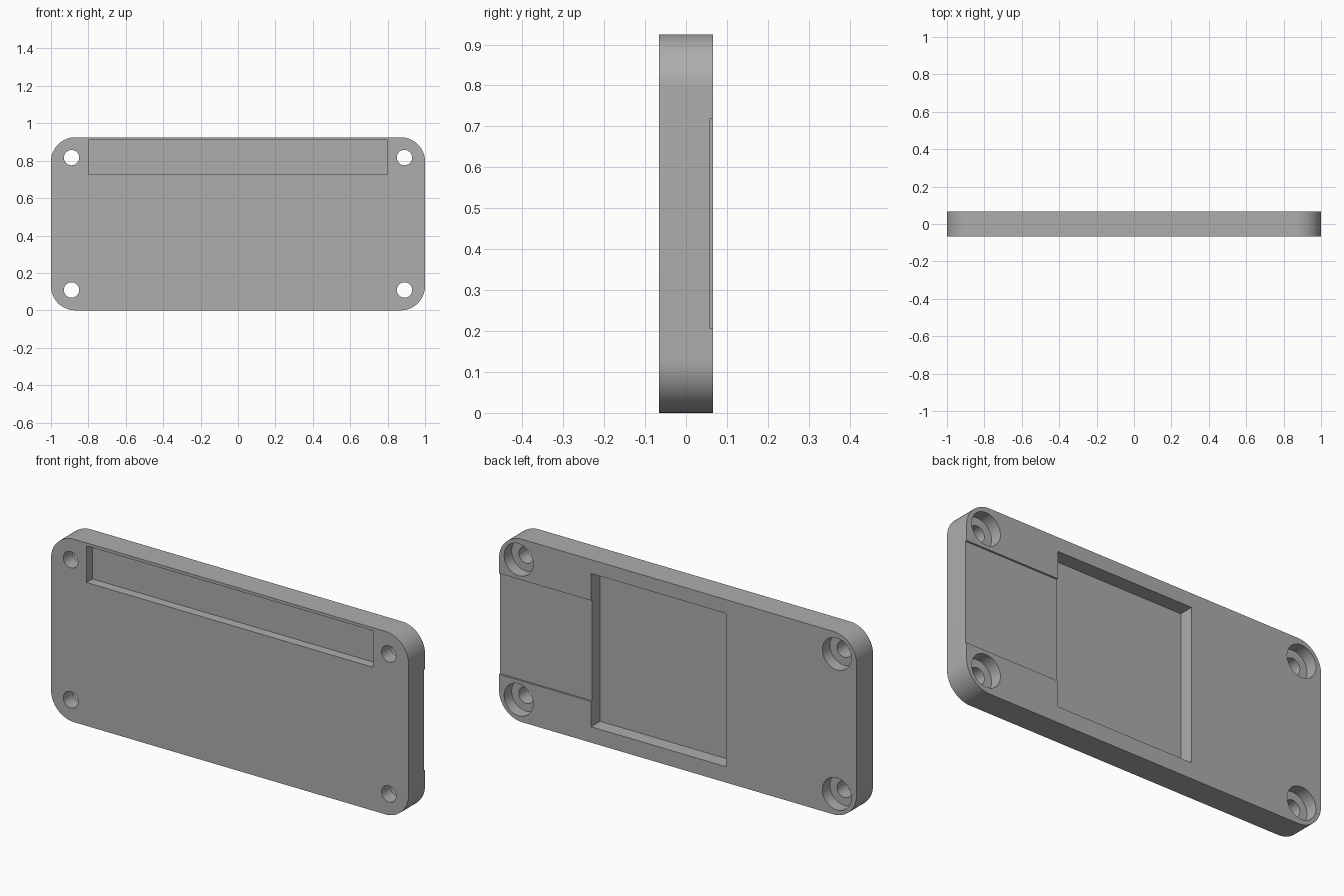
import bpy, bmesh
from math import pi, cos, sin, radians

old = bpy.data.objects.get("Cube")
if old:
    bpy.data.objects.remove(old, do_unlink=True)

HEIGHT, HALF = 0.925, 0.066
MID = HEIGHT / 2
CORNER = 0.13

grey = bpy.data.materials.new("plain_grey")
grey.use_nodes = True
colour = (0.42, 0.42, 0.42, 1)
grey.diffuse_color = colour
grey.node_tree.nodes["Principled BSDF"].inputs["Base Color"].default_value = colour


def prism(name, outline, y0, y1):
    """Extrude an x-z outline from y0 to y1."""
    bm = bmesh.new()
    face = bm.faces.new([bm.verts.new((x, y0, z)) for x, z in outline])
    out = bmesh.ops.extrude_face_region(bm, geom=[face])
    verts = [v for v in out["geom"] if isinstance(v, bmesh.types.BMVert)]
    bmesh.ops.translate(bm, verts=verts, vec=(0, y1 - y0, 0))
    bmesh.ops.recalc_face_normals(bm, faces=bm.faces)
    mesh = bpy.data.meshes.new(name)
    bm.to_mesh(mesh)
    bm.free()
    mesh.materials.append(grey)
    obj = bpy.data.objects.new(name, mesh)
    bpy.context.collection.objects.link(obj)
    return obj


def arc(cx, cz, r, start, sweep, steps):
    return [(cx + r * cos(start + sweep * i / steps),
             cz + r * sin(start + sweep * i / steps)) for i in range(steps + 1)]


def circle(cx, cz, r):
    return arc(cx, cz, r, 0, 2 * pi, 48)[:-1]


def rect(x0, x1, z0, z1):
    return [(x0, z0), (x1, z0), (x1, z1), (x0, z1)]


# Rounded plate
outline = []
for i, (sx, sz) in enumerate([(1, 1), (-1, 1), (-1, -1), (1, -1)]):
    outline += arc(sx * (1 - CORNER), MID + sz * (MID - CORNER), CORNER,
                   i * pi / 2, pi / 2, 16)
plate = prism("cover_plate", outline, -HALF, HALF)

# Front slot, back pocket and shallow side channel
cutters = [
    prism("front_slot_cutter", rect(-0.8, 0.8, 0.725, 0.91), -0.2, -HALF + 0.047),
    prism("back_pocket_cutter", rect(-0.27, 0.485, 0.08, 0.855), HALF - 0.073, 0.2),
    prism("side_channel_cutter", rect(0.4, 1.1, 0.208, 0.718), HALF - 0.009, 0.2),
]
# Counterbored screw holes
for x in (-0.89, 0.89):
    for z in (MID - 0.354, MID + 0.354):
        cutters.append(prism("screw_hole_cutter", circle(x, z, 0.041), -0.2, 0.2))
        cutters.append(prism("counterbore_cutter", circle(x, z, 0.081), HALF - 0.06, 0.3))

for cutter in cutters:
    cutter.hide_render = True
    mod = plate.modifiers.new(cutter.name, "BOOLEAN")
    mod.operation = "DIFFERENCE"
    mod.solver = "EXACT"
    mod.object = cutter

# Bake the cuts, then drop the helpers
bpy.ops.object.select_all(action="DESELECT")
plate.select_set(True)
bpy.context.view_layer.objects.active = plate
for mod in list(plate.modifiers):
    bpy.ops.object.modifier_apply(modifier=mod.name)
for cutter in cutters:
    bpy.data.objects.remove(cutter, do_unlink=True)
bpy.ops.object.shade_smooth_by_angle(angle=radians(30))
